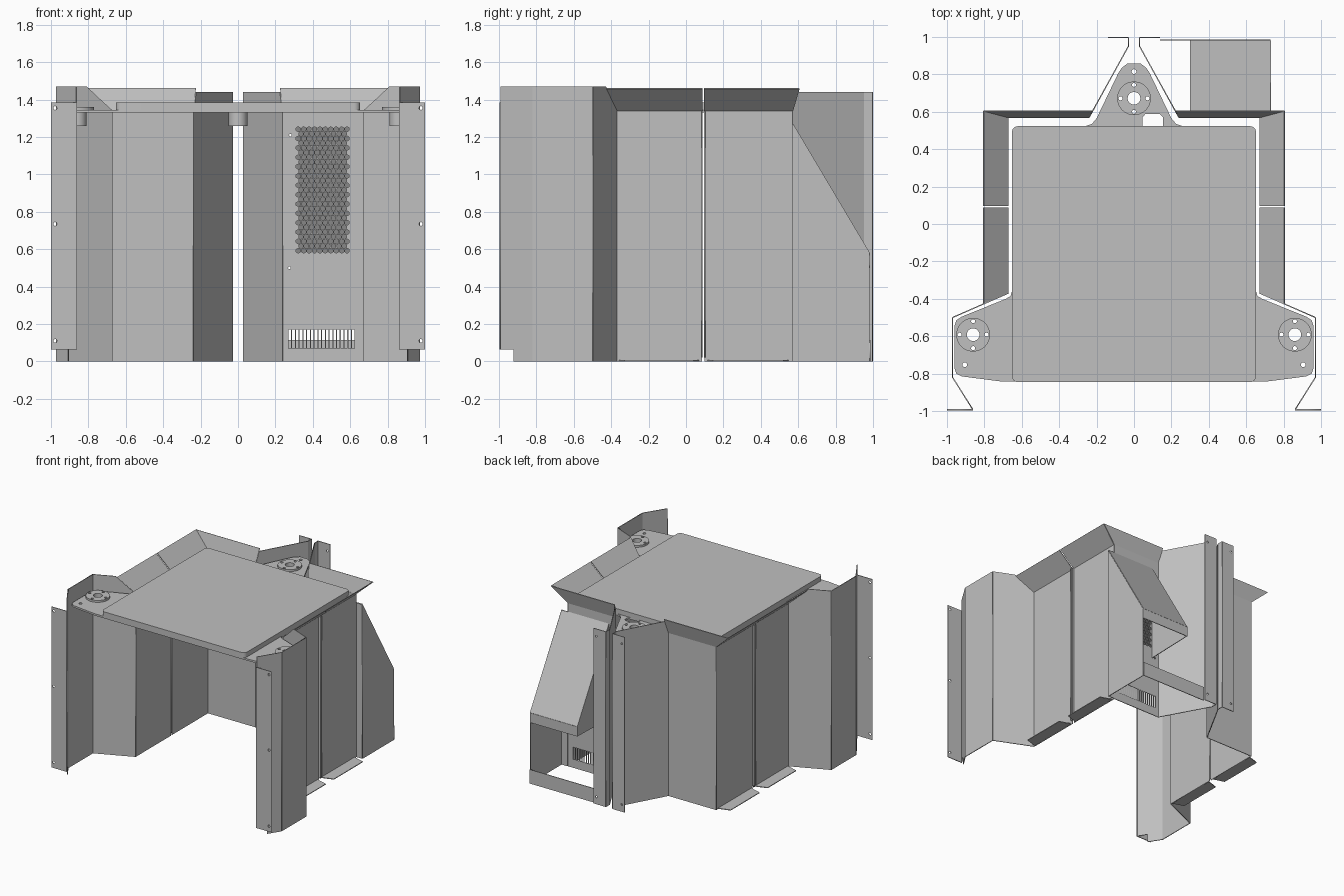
import bpy
import bmesh
import math
from mathutils import Matrix, Vector

cube = bpy.data.objects.get("Cube")
if cube:
    bpy.data.objects.remove(cube, do_unlink=True)

steel = bpy.data.materials.new("grey steel")
steel.use_nodes = True
GREY = (0.53, 0.53, 0.53, 1)
steel.diffuse_color = GREY
for node in steel.node_tree.nodes:
    if node.type == 'BSDF_PRINCIPLED':
        node.inputs["Base Color"].default_value = GREY

T = 0.006  # sheet thickness


def add_mesh(name, mesh):
    mesh.materials.clear()
    mesh.materials.append(steel)
    obj = bpy.data.objects.new(name, mesh)
    bpy.context.collection.objects.link(obj)
    return obj


def circle(x, y, r, n=12):
    return [(x + r * math.cos(i * math.tau / n + math.pi / n),
             y + r * math.sin(i * math.tau / n + math.pi / n)) for i in range(n)]


def rect(x0, y0, x1, y1):
    return [(x0, y0), (x1, y0), (x1, y1), (x0, y1)]


def panel(name, outline, holes=(), thick=T, origin=(0, 0, 0), u=(1, 0, 0), v=(0, 1, 0)):
    """Flat plate with holes, drawn in the plane of u and v."""
    curve = bpy.data.curves.new(name, 'CURVE')
    curve.dimensions = '2D'
    curve.fill_mode = 'BOTH'
    curve.extrude = thick / 2
    for loop in [outline, *holes]:
        spline = curve.splines.new('POLY')
        spline.points.add(len(loop) - 1)
        for point, (a, b) in zip(spline.points, loop):
            point.co = (a, b, 0, 1)
        spline.use_cyclic_u = True
    temp = bpy.data.objects.new(name + "_outline", curve)
    bpy.context.collection.objects.link(temp)
    graph = bpy.context.evaluated_depsgraph_get()
    mesh = bpy.data.meshes.new_from_object(temp.evaluated_get(graph))
    bpy.data.objects.remove(temp, do_unlink=True)
    u, v = Vector(u).normalized(), Vector(v).normalized()
    frame = Matrix((u, v, u.cross(v))).transposed().to_4x4()
    frame.translation = origin
    mesh.transform(frame)
    bm = bmesh.new()
    bm.from_mesh(mesh)
    bmesh.ops.remove_doubles(bm, verts=bm.verts, dist=1e-5)
    bmesh.ops.recalc_face_normals(bm, faces=bm.faces)
    bm.to_mesh(mesh)
    bm.free()
    return add_mesh(name, mesh)


def wall(name, p, q, z0=0.0, z1=1.34, outline=None, holes=()):
    """Upright sheet from plan point p to q; outline is (distance, height)."""
    d = Vector((q[0] - p[0], q[1] - p[1], 0))
    return panel(name, outline or rect(0, z0, d.length, z1), holes,
                 origin=(p[0], p[1], 0), u=d, v=(0, 0, 1))


def sheet(name, corners):
    """Thin tilted sheet through its corner points."""
    mesh = bpy.data.meshes.new(name)
    mesh.from_pydata(corners, [], [range(len(corners))])
    obj = add_mesh(name, mesh)
    mod = obj.modifiers.new("thickness", 'SOLIDIFY')
    mod.thickness = T
    mod.offset = 0
    return obj


# Vents in the left back panel, measured from its inner edge
vents = [circle(0.04, 1.21, 0.007), circle(0.035, 0.5, 0.007)]
for row in range(27):
    for col in range(10 - row % 2):
        vents.append(circle(0.082 + 0.029 * col + 0.0145 * (row % 2),
                            0.592 + 0.025 * row, 0.0133, 6))
for i in range(18):
    vents.append(rect(0.03 + 0.02 * i, 0.07, 0.044 + 0.02 * i, 0.17))

# Folded enclosure walls, both sides
for side, s in (("left", 1), ("right", -1)):
    def pt(x, y):
        return (s * x, y)

    wall(side + "_front_flange", pt(0.86, -0.993), pt(1.0, -0.993), 0.065, 1.385,
         holes=[circle(0.118, z, 0.01) for z in (0.11, 0.735, 1.355)])
    wall(side + "_front_slant", pt(0.97, -0.82), pt(0.863, -0.99),
         outline=[(0, 0), (0.118, 0), (0.118, 0.065), (0.2, 0.065), (0.2, 1.47), (0, 1.47)])
    wall(side + "_corner_wall", pt(0.97, -0.82), pt(0.97, -0.5), z1=1.47)
    wall(side + "_corner_slant", pt(0.97, -0.5), pt(0.673, -0.37),
         outline=[(0, 0), (0.324, 0), (0.324, 1.34), (0.175, 1.47), (0, 1.47)])
    wall(side + "_side_wall_front", pt(0.673, -0.37), pt(0.673, 0.085))
    wall(side + "_side_wall_back", pt(0.673, 0.1), pt(0.673, 0.57))
    for part, y in (("front", 0.085), ("back", 0.1)):
        wall(side + "_seam_rib_" + part, pt(0.673, y), pt(0.692, y), 0.02)
    wall(side + "_back_wall", pt(0.24, 0.57), pt(0.673, 0.57), holes=vents if s > 0 else ())
    wall(side + "_back_slant", pt(0.24, 0.57), pt(0.03, 0.95),
         outline=[(0, 0), (0.434, 0), (0.434, 1.44), (0.03, 1.44), (0, 1.34)])
    wall(side + "_post_web", pt(0.03, 0.95), pt(0.03, 0.997), z1=1.44)
    wall(side + "_post_flange", pt(0.03, 0.997), pt(0.14, 0.997), z1=1.44,
         holes=[circle(0.085, z, 0.008) for z in (0.06, 1.38)])

    # Flared top rims
    seam = 0.092
    for part, y0, y1, o0, o1 in (("front", -0.37, seam - 0.005, -0.425, seam - 0.005),
                                 ("back", seam + 0.005, 0.57, seam + 0.005, 0.605)):
        sheet(side + "_side_flare_" + part,
              [(s * 0.673, y0, 1.34), (s * 0.673, y1, 1.34),
               (s * 0.805, o1, 1.46), (s * 0.805, o0, 1.46)])
    sheet(side + "_back_flare",
          [(s * 0.673, 0.57, 1.34), (s * 0.24, 0.57, 1.34),
           (s * 0.225, 0.605, 1.46), (s * 0.805, 0.605, 1.46)])

    # Outward feet along the side walls
    for part, y0, y1 in (("front", -0.36, 0.07), ("back", 0.115, 0.55)):
        sheet(side + "_foot_" + part,
              [(s * 0.673, y0, 0.004), (s * 0.673, y1, 0.004),
               (s * 0.77, y1 - 0.03, 0.004), (s * 0.77, y0 + 0.03, 0.004)])

# Sloped air duct on the back
wall("duct_outer_side", (0.73, 0.57), (0.73, 0.98),
     outline=[(0, 0), (0.41, 0), (0.41, 0.58), (0, 1.27)])
wall("duct_inner_side", (0.303, 0.57), (0.303, 0.98),
     outline=[(0, 0.49), (0.41, 0.5), (0.41, 0.58), (0, 1.27)])
wall("duct_edge", (0.673, 0.573), (0.73, 0.573), 0, 1.27)
sheet("duct_slope", [(0.3, 0.57, 1.27), (0.73, 0.57, 1.27),
                     (0.73, 0.98, 0.58), (0.3, 0.98, 0.58)])
wall("duct_lip", (0.3, 0.98), (0.73, 0.98), 0.5, 0.58)
wall("duct_bottom_strip", (0.14, 0.983), (0.73, 0.983), 0, 0.115)

# Base plate with three ears
hubs = [(0.86, -0.592), (-0.86, -0.592), (0, 0.672)]


def hub_holes(x, y):
    bolts = [circle(x + 0.072 * math.cos(a), y + 0.072 * math.sin(a), 0.011)
             for a in (0, math.pi / 2, math.pi, math.pi * 1.5)]
    return [circle(x, y, 0.034, 24)] + bolts


half = [(0.035, 0.858), (0.065, 0.835), (0.085, 0.805), (0.2, 0.565), (0.225, 0.535),
        (0.27, 0.52), (0.62, 0.52), (0.65, 0.49), (0.65, -0.35), (0.66, -0.385),
        (0.685, -0.4), (0.92, -0.495), (0.95, -0.515), (0.96, -0.545), (0.96, -0.77),
        (0.95, -0.8), (0.92, -0.815), (0.71, -0.842)]
plate_outline = half + [(-x, y) for x, y in reversed(half)]
plate_holes = [h for hub in hubs for h in hub_holes(*hub)]
plate_holes += [circle(x, y, 0.013) for x, y in ((0.905, -0.753), (-0.905, -0.753), (0, 0.815))]
plate_holes.append([(0.045, 0.523), (0.155, 0.523), (0.155, 0.57), (0.14, 0.587),
                    (0.06, 0.587), (0.045, 0.57)])
panel("base_plate", plate_outline, plate_holes, 0.015, (0, 0, 1.3375))

# Rounded table top
table = []
for cx, cy, a0 in ((0.62, 0.49, 0), (-0.62, 0.49, 90), (-0.62, -0.812, 180), (0.62, -0.812, 270)):
    table += [(cx + 0.033 * math.cos(math.radians(a0 + a)),
               cy + 0.033 * math.sin(math.radians(a0 + a))) for a in range(0, 91, 15)]
panel("table_top", table, (), 0.04, (0, 0, 1.365))

# Hubs: flange above and sleeve below each ear
for name, (x, y) in zip(("left", "right", "back"), hubs):
    parts = [panel(name + "_hub_flange", circle(x, y, 0.09, 40), hub_holes(x, y),
                   0.016, (0, 0, 1.353)),
             panel(name + "_hub_sleeve", circle(x, y, 0.05, 32), [circle(x, y, 0.034, 24)],
                   0.07, (0, 0, 1.295))]
    for obj in parts:
        bpy.ops.object.select_all(action='DESELECT')
        obj.select_set(True)
        bpy.context.view_layer.objects.active = obj
        bpy.ops.object.shade_smooth_by_angle(angle=math.radians(30))
